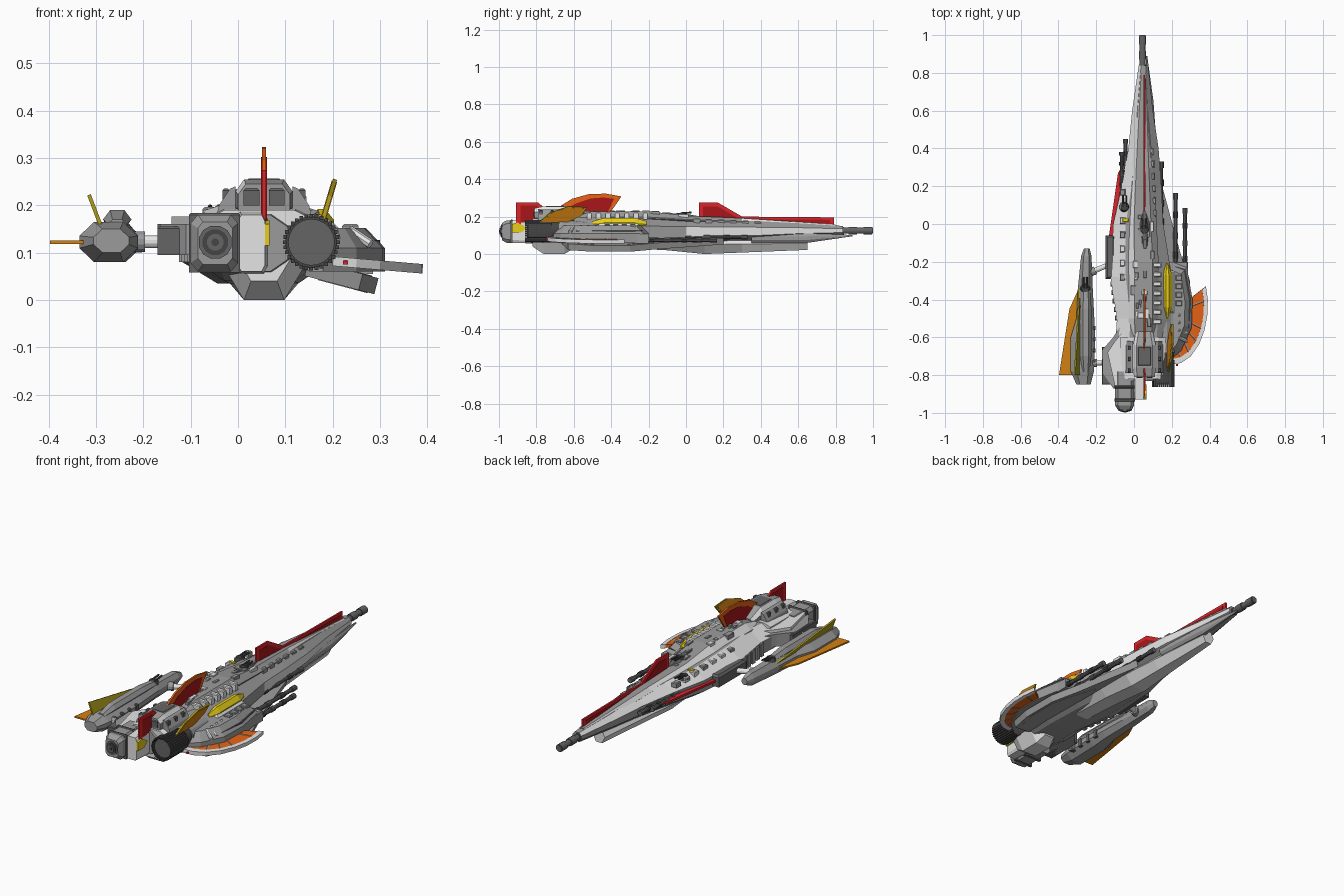
import bpy, bmesh, math, random
from mathutils import Vector as V
random.seed(4)

COL = dict(light_grey=(.78, .78, .78), mid_grey=(.33, .33, .33), dark_grey=(.13, .13, .13),
           black_grey=(.06, .06, .06), red=(.72, .018, .025), dark_red=(.4, .008, .01),
           orange=(.83, .13, .008), amber=(.65, .22, .006), yellow=(.85, .66, .01), olive=(.42, .34, .012))
MATS = {}
for n, c in COL.items():
    MATS[n] = bpy.data.materials.new(n)
    MATS[n].diffuse_color = (*c, 1)
L, M, D, K = 'light_grey', 'mid_grey', 'dark_grey', 'black_grey'


def make(name, verts, faces, mats, rule=None):
    bm = bmesh.new()
    vs = [bm.verts.new(v) for v in verts]
    for f in faces:
        bm.faces.new([vs[i] for i in f])
    bmesh.ops.recalc_face_normals(bm, faces=bm.faces)
    bm.normal_update()
    if rule:
        for f in bm.faces:
            f.material_index = rule(f.normal, f.calc_center_median())
    me = bpy.data.meshes.new(name)
    bm.to_mesh(me)
    bm.free()
    for m in ([mats] if isinstance(mats, str) else mats):
        me.materials.append(MATS[m])
    ob = bpy.data.objects.new(name, me)
    bpy.context.collection.objects.link(ob)
    return ob


def loft(name, rings, mats, rule=None):
    n = len(rings[0])
    faces = [(r*n+i, r*n+(i+1) % n, (r+1)*n+(i+1) % n, (r+1)*n+i) for r in range(len(rings)-1) for i in range(n)]
    faces += [tuple(range(n)), tuple(range((len(rings)-1)*n, len(rings)*n))]
    return make(name, [p for r in rings for p in r], faces, mats, rule)


def octo(y, x0, x1, z0, z1, c=.25, d=.3):
    """Chamfered rectangular cross-section at y."""
    a, b = (x1-x0)*c, (z1-z0)*d
    return [(x0+a, y, z0), (x1-a, y, z0), (x1, y, z0+b), (x1, y, z1-b),
            (x1-a, y, z1), (x0+a, y, z1), (x0, y, z1-b), (x0, y, z0+b)]


def hull(name, secs, mats, rule=None, c=.25, d=.3):
    return loft(name, [octo(*s, c, d) for s in secs], mats, rule)


def box(name, x0, x1, y0, y1, z0, z1, mat, t=.004):
    """Box with its top edges tapered in by t."""
    return loft(name, [[(x0, y0, z0), (x1, y0, z0), (x1, y1, z0), (x0, y1, z0)],
                       [(x0, y0, z1-t), (x1, y0, z1-t), (x1, y1, z1-t), (x0, y1, z1-t)],
                       [(x0+t, y0+t, z1), (x1-t, y0+t, z1), (x1-t, y1-t, z1), (x0+t, y1-t, z1)]], mat)


def cyl(name, p, q, r, mat, n=12, r2=None):
    p, q = V(p), V(q)
    u = (q-p).normalized().orthogonal().normalized()
    w = (q-p).normalized().cross(u)
    return loft(name, [[c+(u*math.cos(a)+w*math.sin(a))*s for a in (2*math.pi*i/n for i in range(n))]
                       for c, s in ((p, r), (q, r if r2 is None else r2))], mat)


def slab(name, pts, o, u, v, t, mat):
    """Flat plate: 2D outline in plane o,u,v with thickness t."""
    o, u, v = V(o), V(u), V(v)
    n = u.cross(v).normalized()*t/2
    return loft(name, [[o+u*a+v*b+n*s for a, b in pts] for s in (-1, 1)], mat)


def fin(name, pts, inner, o, u, v, rim, fill, t=.009):
    slab(name, pts, o, u, v, t, rim)
    slab(name+'_inset', inner, o, u, v, t+.003, fill)


def shrink(pts, k):
    cx, cy = (sum(p[i] for p in pts)/len(pts) for i in (0, 1))
    return [(cx+(a-cx)*k, cy+(b-cy)*k) for a, b in pts]


def gun(name, x, y0, y1, z, r):
    cyl(name+'_barrel', (x, y0, z), (x, y1, z), r*.75, D, 10)
    for i, f in enumerate((0, .22, .45, .7, .92)):
        y = y0+(y1-y0)*f
        cyl(f'{name}_collar_{i}', (x, y, z), (x, y+(y1-y0)*.08, z), r, K if i % 2 else D, 10)


# main hull, pale on the upper left flank
hull('main_hull', [(.84, .025, .075, .1, .15), (.6, -.01, .1, .085, .165), (.4, -.03, .13, .068, .175),
                   (.2, -.065, .145, .055, .183), (0, -.11, .155, .045, .19), (-.28, -.125, .2, .035, .2),
                   (-.5, -.09, .2, .035, .2), (-.64, -.1, .19, .04, .195), (-.83, -.09, .12, .06, .18)], [M, L],
     lambda n, c: int((n.x < -.2 and n.z > .2) or (n.x > .9 and c.y > -.1)))
# raised spine deck and stern bridge
hull('spine_deck', [(.8, .03, .07, .12, .158), (.3, -.01, .1, .15, .192), (0, -.03, .12, .16, .205),
                    (-.2, -.03, .13, .16, .228), (-.5, -.03, .13, .16, .228), (-.6, -.02, .12, .16, .2)], [M, L],
     lambda n, c: int(n.x < -.2 or (n.x > .2 and c.y > .2)), .2, .45)
hull('bridge_tower', [(-.57, .01, .1, .17, .215), (-.64, -.005, .115, .17, .255), (-.76, -.005, .115, .17, .255),
                      (-.81, .0, .11, .17, .245)], [M, L], lambda n, c: int(n.z > .3 and abs(n.x) > .3), .15, .3)
box('bridge_roof', .02, .09, -.75, -.65, .25, .257, D, .003)
for s, x in (('left', .012), ('right', .065)):
    box('bridge_window_'+s, x, x+.033, -.815, -.8, .2, .235, D)
for s, x, e in (('left', -.005, -1), ('right', .115, 1)):
    loft('bridge_buttress_'+s, [[(x, y, .18), (x+e*.04, y, .18), (x+e*.035, y, .2), (x+e*.012, y, .235), (x, y, .24)]
                                for y in (-.79, -.62)], M)
    for i in range(3):
        box(f'buttress_rib_{s}_{i}', x+e*.02-.008, x+e*.02+.008, -.785+i*.06, -.765+i*.06, .19, .235, D)
hull('stern_deck', [(-.6, -.075, .17, .17, .2), (-.82, -.06, .15, .15, .19)], L, None, .15, .4)

# nose cannon and under-nose blade
cyl('nose_cannon', (.045, .78, .125), (.045, 1, .125), .016, D, 12)
for i, y in enumerate((.8, .87, .95)):
    cyl(f'nose_collar_{i}', (.045, y, .125), (.045, y+.045, .125), .02, D, 12)
hull('nose_blade', [(.89, .064, .07, .095, .102), (.65, .065, .103, .06, .11), (.35, .08, .125, .06, .11)], M)

# belly keel and stern blister
hull('belly_keel', [(.65, .02, .09, .022, .09), (.3, -.01, .12, .008, .1), (.1, -.03, .14, 0, .1),
                    (-.1, -.03, .14, .02, .1), (-.35, -.02, .13, .033, .09)], L, None, .25, .5)
hull('stern_blister', [(-.6, .0, .11, .03, .12), (-.65, -.03, .14, 0, .14), (-.76, -.03, .14, 0, .14),
                       (-.82, .0, .11, .04, .13)], L, None, .25, .5)

# port stern: shoulder block and main engine box
slab('port_stern_block', [(-.06, -.52), (-.11, -.6), (-.17, -.67), (-.165, -.79), (-.11, -.87), (0, -.87), (0, -.52)],
     (0, 0, .128), (1, 0, 0), (0, 1, 0), .066, M)
slab('port_stern_plate', [(-.05, -.56), (-.1, -.62), (-.14, -.68), (-.1, -.86), (-.02, -.86), (-.02, -.56)],
     (0, 0, .165), (1, 0, 0), (0, 1, 0), .022, L)
box('port_intake', -.17, -.12, -.85, -.65, .095, .155, D)
hull('engine_box', [(-.78, -.1, .0, .06, .18), (-.96, -.1, .0, .06, .18), (-.985, -.085, -.012, .075, .165)], M, None, .15, .15)
for i, (r, m) in enumerate(((.036, D), (.028, K), (.018, D), (.008, K))):
    cyl(f'engine_nozzle_{i}', (-.048, -.97, .122), (-.048, -.99-.003*i, .122), r, m, 12)
for i in range(2):
    box(f'engine_rib_{i}', -.104, .004, -.94+i*.07, -.925+i*.07, .058, .184, D)
hull('stern_cheek', [(-.78, -.005, .065, .055, .19), (-.93, .0, .057, .06, .18)], L, None, .12, .12)
slab('stern_lamp', [(-.93, .115), (-.93, .16), (-.9, .168), (-.85, .14), (-.88, .115)], (.06, 0, 0), (0, 1, 0), (0, 0, 1), .014, 'yellow')

# round ribbed starboard thruster
cyl('thruster_drum', (.155, -.84, .122), (.155, -.64, .122), .055, K, 32)
cyl('thruster_face', (.155, -.85, .122), (.155, -.83, .122), .049, D, 32)
for i in range(32):
    a = 2*math.pi*i/32
    e = V((math.cos(a), 0, math.sin(a)))
    cyl(f'thruster_tooth_{i}', V((.155, -.862, .122))+e*.056, V((.155, -.72, .122))+e*.056, .0055, K, 4)
cyl('thruster_housing', (.155, -.68, .122), (.155, -.52, .122), .062, M, 16, .05)

# starboard wing body, skirt and ribs
top = [(.15, -.2), (.2, -.2), (.28, -.23), (.31, -.4), (.305, -.55), (.25, -.67), (.18, -.73), (.15, -.73)]
loft('wing_body', [[(x, y, .06) for x, y in top], [(x, y, .11) for x, y in top],
                   [(.15+(x-.15)*.75, y*.85-.07, .152) for x, y in top]], M)
fin('wing_skirt', [(0, -.66), (.12, -.63), (.155, -.5), (.155, -.3), (.1, -.15), (0, .2)],
    [(.03, -.6), (.11, -.58), (.14, -.48), (.14, -.32), (.09, -.2), (.03, -.1)],
    (.145, 0, .068), (.95, 0, -.25), (0, 1, 0), M, M, .035)
for i in range(4):
    cyl(f'wing_pipe_{i}', (.235, -.48-i*.04, .148), (.28, -.5-i*.04, .118), .01, L, 8)
    box(f'wing_block_{i}', .22, .255, -.3-i*.045, -.27-i*.045, .14, .16, M)
slab('wing_edge_rail', [(.2, -.22), (.27, -.24), (.3, -.4), (.29, -.55), (.275, -.55), (.285, -.4), (.258, -.26), (.2, -.24)],
     (0, 0, .117), (1, 0, 0), (0, 1, 0), .02, D)

# fan vane: pale rim, orange panels, grey spokes
arc = [(.38, -.33), (.39, -.4), (.388, -.48), (.373, -.56), (.345, -.635), (.3, -.7), (.25, -.735), (.2, -.745)]


def ring(k):
    return [(x+(.2-x)*k, y+(-.47-y)*k) for x, y in arc]


def vane(name, a, b, i, j, t, m):
    slab(name, ring(a)[i:j]+ring(b)[i:j][::-1], (0, 0, .099), (1, 0, -.085), (0, 1, 0), t, m)


vane('fan_rim', 0, .11, 0, 8, .02, L)
vane('fan_panel', .08, .5, 0, 8, .016, 'orange')
vane('fan_inner_band', .45, .6, 0, 8, .02, M)
for i in (1, 3, 4, 5, 6):
    a, b = ring(.1)[i], ring(.5)[i]
    cyl(f'fan_spoke_{i}', (*a, .099-a[0]*.085), (*b, .099-b[0]*.085), .01, M, 6)
box('fan_beacon', .222, .232, -.752, -.74, .075, .083, 'red', .001)

# gun batteries
for i, (x, y) in enumerate(((.22, .165), (.27, .085))):
    gun(f'starboard_gun_{i}', x, -.28, y, .075, .014)
for i, (x, y) in enumerate(((-.065, .38), (-.045, .45))):
    gun(f'port_gun_{i}', x, .15, y, .125, .014)
box('starboard_gun_mount', .15, .285, -.27, -.2, .055, .11, M)
gun('flank_gun', .145, -.1, .33, .09, .013)

# red flat port vane and side blocks
slab('port_vane', [(-.02, .37), (-.085, .27), (-.135, -.08), (-.07, -.1)], (0, 0, .125), (1, 0, 0), (0, 1, 0), .012, 'red')
box('port_flank_box', -.15, -.1, -.29, -.06, .095, .155, D, .01)
for i in range(5):
    box(f'port_flank_rib_{i}', -.125+i*.006, -.08, -.33-i*.045, -.305-i*.045, .08, .15, M)

# dorsal fins
X, Y, Z = (1, 0, 0), (0, 1, 0), (0, 0, 1)
S = (.055, 0, 0)
fin('fore_fin', [(.07, .16), (.07, .275), (.17, .275), (.3, .2), (.79, .196), (.79, .14)],
    [(.09, .18), (.09, .255), (.165, .255), (.29, .186), (.77, .183), (.77, .165)], S, Y, Z, 'red', 'dark_red')
arcfin = [(-.73, .19), (-.69, .245), (-.61, .295), (-.52, .32), (-.43, .323), (-.345, .308), (-.385, .25), (-.43, .19)]
fin('arc_fin', arcfin, [(-.68, .2), (-.65, .235), (-.59, .27), (-.51, .297), (-.44, .302), (-.385, .295), (-.42, .22), (-.44, .2)],
    S, Y, Z, 'orange', 'dark_red')
aft = [(-.91, .15), (-.91, .275), (-.79, .275), (-.75, .24), (-.75, .15)]
fin('aft_fin', aft, shrink(aft, .72), S, Y, Z, 'red', 'dark_red')
side = [(-.53, .105), (-.56, .06), (-.67, .01), (-.79, .02), (-.73, .075), (-.63, .11)]
fin('starboard_fin', side, shrink(side, .9), (.172, 0, .145), Y, (.3, 0, 1), 'olive', 'amber')

# yellow canopy on the starboard slope
hull('canopy', [(-.21, .17, .182, .15, .175), (-.27, .15, .203, .14, .192), (-.44, .15, .203, .14, .192),
                (-.5, .17, .182, .15, .175)], 'yellow', None, .35, .45)
box('canopy_frame', .14, .212, -.47, -.25, .13, .163, L, .01)

# port outrigger pod with struts and fins
hull('outrigger_pod', [(-.13, -.265, -.235, .11, .145), (-.17, -.28, -.225, .095, .16), (-.35, -.298, -.218, .09, .165),
                       (-.5, -.305, -.21, .085, .165), (-.6, -.335, -.205, .08, .165), (-.78, -.335, -.212, .08, .165),
                       (-.85, -.305, -.23, .1, .15)], M, None, .25, .35)
hull('pod_hump', [(-.32, -.275, -.235, .15, .175), (-.45, -.285, -.225, .15, .19), (-.7, -.285, -.225, .15, .19),
                  (-.78, -.275, -.235, .15, .17)], M, None, .25, .5)
for i in range(4):
    box(f'pod_rib_{i}', -.3, -.203, -.74+i*.06, -.72+i*.06, .1, .145, D)
for n, p, q in (('aft', (-.22, -.735, .123), (-.14, -.735, .123)), ('fore', (-.24, -.26, .123), (-.12, -.21, .123))):
    cyl(n+'_strut', p, q, .014, L, 12)
    cyl(n+'_strut_collar', p, V(p).lerp(V(q), .3), .022, M, 12)
pf = [(-.34, 0), (-.45, .05), (-.8, .105), (-.8, 0)]
slab('pod_side_fin', pf, (-.292, 0, .122), Y, (-1, 0, 0), .008, 'amber')
uf = [(-.34, 0), (-.8, .07), (-.8, 0)]
slab('pod_upper_fin', uf, (-.288, 0, .152), Y, (-.38, 0, 1), .008, 'olive')

# small turrets
for i, (x, y, z) in enumerate(((-.05, .09, .175), (-.258, -.34, .16), (.055, -.03, .2))):
    cyl(f'turret_base_{i}', (x, y, z), (x, y, z+.02), .028, K, 12, .02)
    for s in (-1, 1):
        cyl(f'turret_barrel_{i}_{s}', (x+s*.009, y, z+.018), (x+s*.009, y+.06, z+.022), .005, K, 8)
hull('spine_dome', [(.08, .045, .065, .18, .2), (0, .03, .085, .18, .215), (-.12, .035, .08, .18, .22)], D)

# deck detailing
for i in range(7):
    box(f'deck_rib_{i}', .1, .145, -.53+i*.05, -.505+i*.05, .185, .222, L)
    box(f'port_panel_{i}', -.075, -.045, -.3+i*.075, -.265+i*.075, .165, .196-i*.001, L if i % 3 else M)
for i in range(6):
    box(f'nose_rib_{i}', .08, .12-i*.003, .04+i*.065, .075+i*.065, .15, .19-i*.003, M)
for i in range(22):
    x, y = random.uniform(-.02, .09), random.uniform(-.55, .05)
    z = .205 + max(0, min(1, -y/.2))*.023
    box(f'deck_box_{i}', x, x+random.uniform(.012, .03), y, y+random.uniform(.02, .06), z-.02, z+random.uniform(.002, .006),
        random.choice([M, L, M]), .002)
box('deck_light_fore', -.06, -.03, .01, .03, .18, .196, 'yellow', .002)
